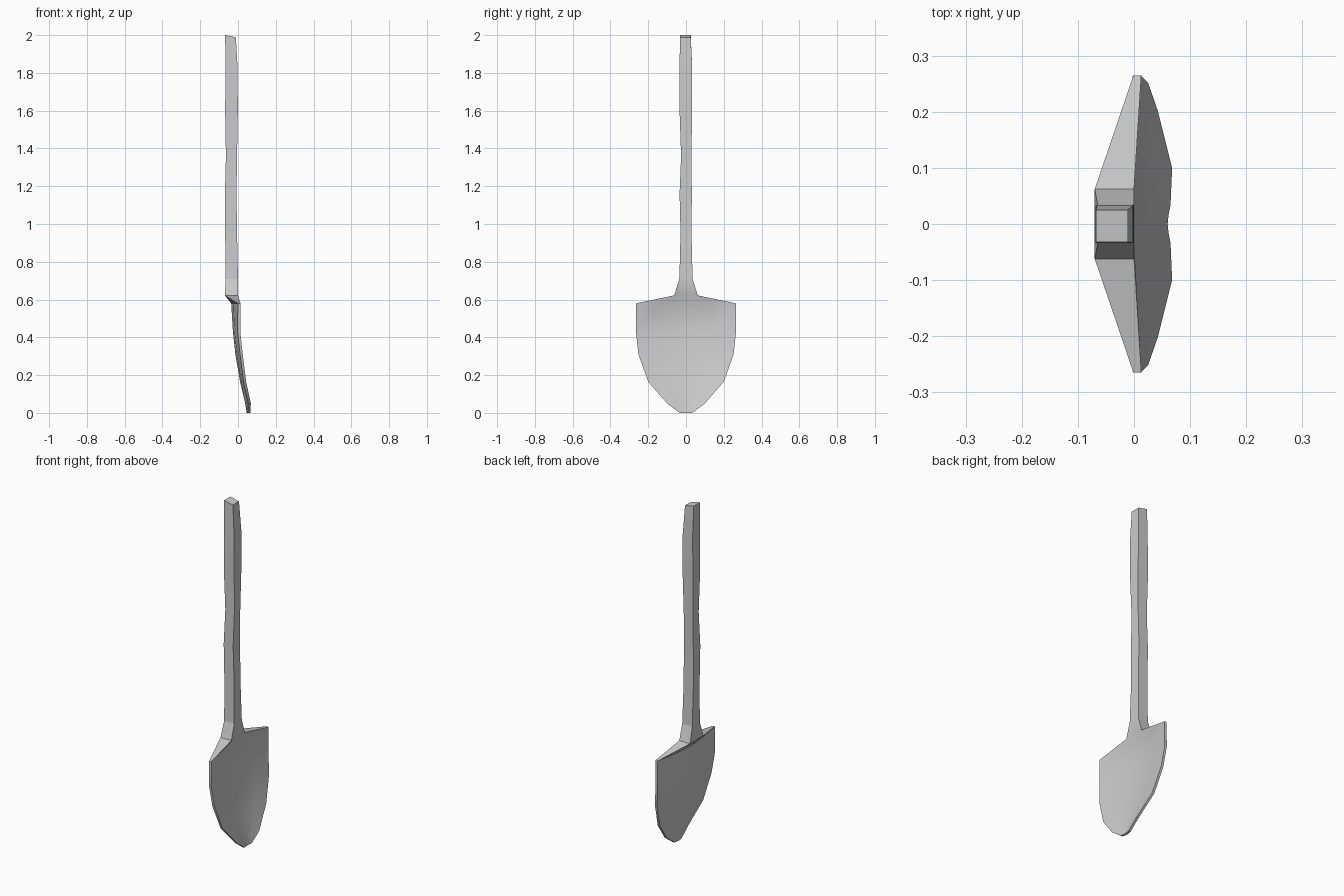
import bpy
import math

if "Cube" in bpy.data.objects:
    bpy.data.objects.remove(bpy.data.objects["Cube"])

COLS = (-1, -0.5, 0, 0.5, 1)


def loft(name, rings, cap_start, cap_end, angle):
    """Skin closed rings with equal point counts into one object."""
    n = len(rings[0])
    verts = [p for ring in rings for p in ring]
    faces = []
    for r in range(len(rings) - 1):
        for i in range(n):
            j = (i + 1) % n
            faces.append((r * n + i, r * n + j, (r + 1) * n + j, (r + 1) * n + i))
    if cap_start:
        faces.append(tuple(reversed(range(n))))
    if cap_end:
        faces.append(tuple(range(len(verts) - n, len(verts))))
    mesh = bpy.data.meshes.new(name)
    mesh.from_pydata(verts, [], faces)
    obj = bpy.data.objects.new(name, mesh)
    bpy.context.collection.objects.link(obj)
    bpy.ops.object.select_all(action='DESELECT')
    obj.select_set(True)
    bpy.context.view_layer.objects.active = obj
    bpy.ops.object.shade_smooth_by_angle(angle=math.radians(angle))
    return obj


def blade_ring(z, w, mid, edge, thick=0.014):
    """Dished slice: front side dips back to mid at the centre."""
    def x(t):
        return mid + (edge - mid) * abs(t) ** 1.6
    front = [(x(t), t * w, z) for t in COLS]
    back = [(x(t) - thick, t * w, z) for t in reversed(COLS)]
    return front + back


def box_ring(z, x0, x1, y0, y1):
    """Rectangular slice with the same point layout as the blade."""
    def y(t):
        return y0 + (y1 - y0) * (t + 1) / 2
    return ([(x1, y(t), z) for t in COLS] +
            [(x0, y(t), z) for t in reversed(COLS)])


# Blade with shoulder and flared socket: z, half width, centre x, edge x
blade_rows = [
    (0.0, 0.033, 0.060, 0.065),
    (0.05, 0.10, 0.052, 0.068),
    (0.165, 0.20, 0.025, 0.043),
    (0.31, 0.252, 0.000, 0.025),
    (0.43, 0.265, -0.013, 0.012),
    (0.58, 0.265, -0.022, 0.013),
]
socket_top = box_ring(0.71, -0.065, 0.0, -0.035, 0.035)
socket = [box_ring(0.622, -0.07, 0.0, -0.062, 0.062), socket_top]
loft("blade", [blade_ring(*r) for r in blade_rows] + socket, True, False, 35)

# Hand-hewn square handle: z, x min, x max, y min, y max
handle_rows = [
    (0.95, -0.068, -0.005, -0.029, 0.029),
    (1.16, -0.069, -0.008, -0.034, 0.031),
    (1.36, -0.064, -0.005, -0.026, 0.028),
    (1.60, -0.068, -0.001, -0.034, 0.033),
    (1.82, -0.066, -0.002, -0.034, 0.033),
    (1.99, -0.068, -0.011, -0.032, 0.025),
]
handle = [socket_top] + [box_ring(*r) for r in handle_rows]
# Slightly slanted top end
handle[-1] = [(x, y, 2.0 if x < -0.04 else 1.988) for x, y, z in handle[-1]]
loft("handle", handle, False, True, 60)
